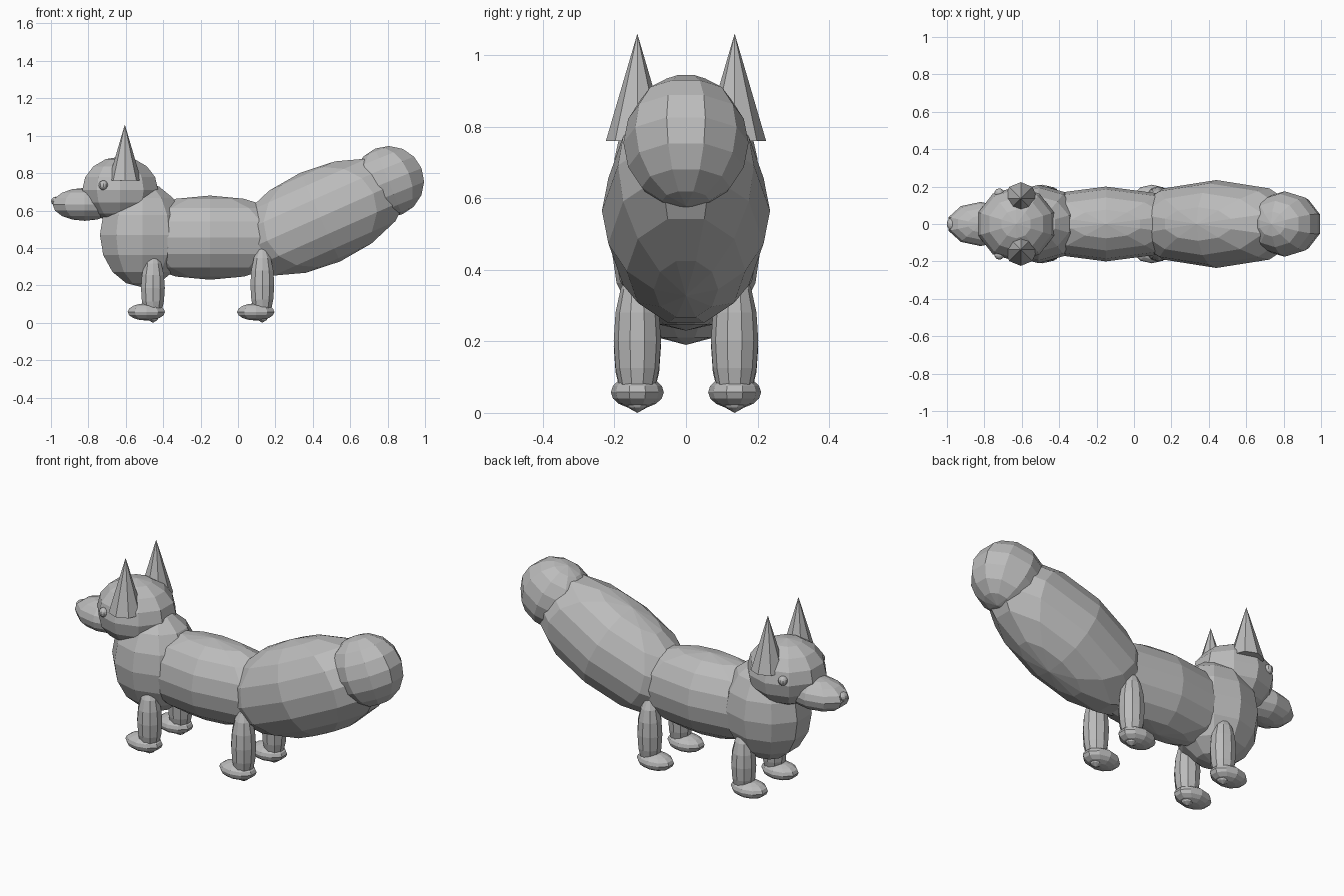
import bpy, math

if "Cube" in bpy.data.objects:
    bpy.data.objects.remove(bpy.data.objects["Cube"])

# One plain grey for the whole figure
grey = bpy.data.materials.new("plain grey")
grey.diffuse_color = (0.5, 0.5, 0.5, 1)
grey.use_nodes = True
grey.node_tree.nodes["Principled BSDF"].inputs["Base Color"].default_value = grey.diffuse_color


def finish(name):
    ob = bpy.context.object
    ob.name = name
    ob.data.materials.append(grey)
    return ob


def ball(name, loc, radii, tilt=0):
    """Low-poly ellipsoid, tilted up towards +x by some degrees."""
    bpy.ops.mesh.primitive_uv_sphere_add(
        segments=10, ring_count=8, radius=1, location=loc,
        rotation=(0, -math.radians(tilt), 0))
    ob = finish(name)
    ob.scale = radii
    return ob


# Body
ball("chest", (-0.51, 0, 0.47), (0.24, 0.21, 0.28))
ball("torso", (-0.15, 0, 0.455), (0.50, 0.20, 0.225))

# Bushy tail and its tip
ball("tail", (0.44, 0, 0.565), (0.53, 0.235, 0.26), 24)
ball("tail_tip", (0.805, 0, 0.755), (0.20, 0.175, 0.19), 22)

# Head, snout, nose
ball("head", (-0.63, 0, 0.71), (0.213, 0.20, 0.178))
ball("snout", (-0.82, 0, 0.633), (0.18, 0.118, 0.088))
ball("nose", (-0.973, 0, 0.65), (0.028, 0.035, 0.024))

# Paired parts, mirrored across y
for side, s in (("right", -1), ("left", 1)):
    ball(side + "_eye", (-0.72, s * 0.165, 0.735), (0.026, 0.026, 0.026))
    bpy.ops.mesh.primitive_cone_add(vertices=8, radius1=0.088, radius2=0,
                                    depth=0.30, location=(-0.605, s * 0.136, 0.91))
    finish(side + "_ear")
    for part, x, r in (("front", -0.455, 0.185), ("hind", 0.13, 0.203)):
        ball(f"{part}_{side}_leg", (x, s * 0.136, r), (0.067, 0.066, r))
        ball(f"{part}_{side}_foot", (x - 0.035, s * 0.136, 0.058), (0.105, 0.074, 0.046))
